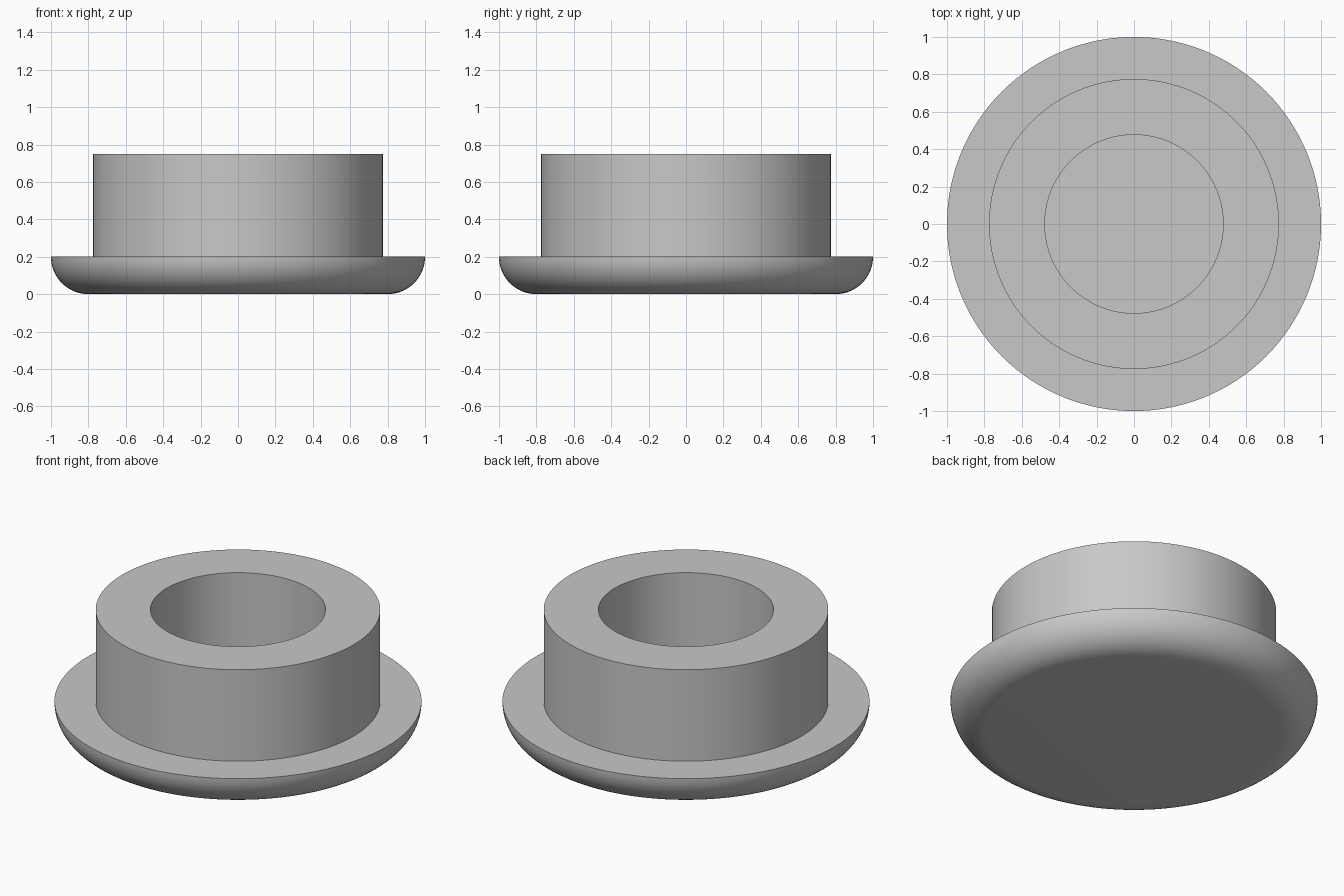
import bpy
import bmesh
from math import sin, cos, pi, tau, radians

cube = bpy.data.objects.get("Cube")
if cube:
    bpy.data.objects.remove(cube)

SEGMENTS = 128
FLANGE_R, COLLAR_R, BORE_R = 1.0, 0.775, 0.477
FLANGE_TOP, COLLAR_TOP = 0.2, 0.75
FILLET, FILLET_STEPS = 0.2, 16

# Plain grey
grey = bpy.data.materials.new("plain_grey")
grey.use_nodes = True
colour = (0.58, 0.58, 0.58, 1)
grey.diffuse_color = colour
grey.node_tree.nodes["Principled BSDF"].inputs["Base Color"].default_value = colour

# Half section: flat base, rounded flange rim, collar wall, blind bore
profile = [(0, 0)]
for i in range(FILLET_STEPS + 1):
    a = pi / 2 * i / FILLET_STEPS
    profile.append((FLANGE_R - FILLET + FILLET * sin(a), FILLET - FILLET * cos(a)))
profile += [(COLLAR_R, FLANGE_TOP), (COLLAR_R, COLLAR_TOP),
            (BORE_R, COLLAR_TOP), (BORE_R, FLANGE_TOP), (0, FLANGE_TOP)]

# Revolve the section into one solid
bm = bmesh.new()
verts = [bm.verts.new((r, 0, z)) for r, z in profile]
edges = [bm.edges.new(pair) for pair in zip(verts, verts[1:])]
bmesh.ops.spin(bm, geom=verts + edges, cent=(0, 0, 0), axis=(0, 0, 1),
               angle=tau, steps=SEGMENTS, use_merge=True)
bmesh.ops.remove_doubles(bm, verts=bm.verts, dist=0.0001)
bmesh.ops.recalc_face_normals(bm, faces=bm.faces)

mesh = bpy.data.meshes.new("flanged_bushing")
bm.to_mesh(mesh)
bm.free()
mesh.materials.append(grey)
bushing = bpy.data.objects.new("flanged_bushing", mesh)
bpy.context.collection.objects.link(bushing)

# Smooth walls with sharp rims
bpy.ops.object.select_all(action="DESELECT")
bushing.select_set(True)
bpy.context.view_layer.objects.active = bushing
bpy.ops.object.shade_smooth_by_angle(angle=radians(30))
